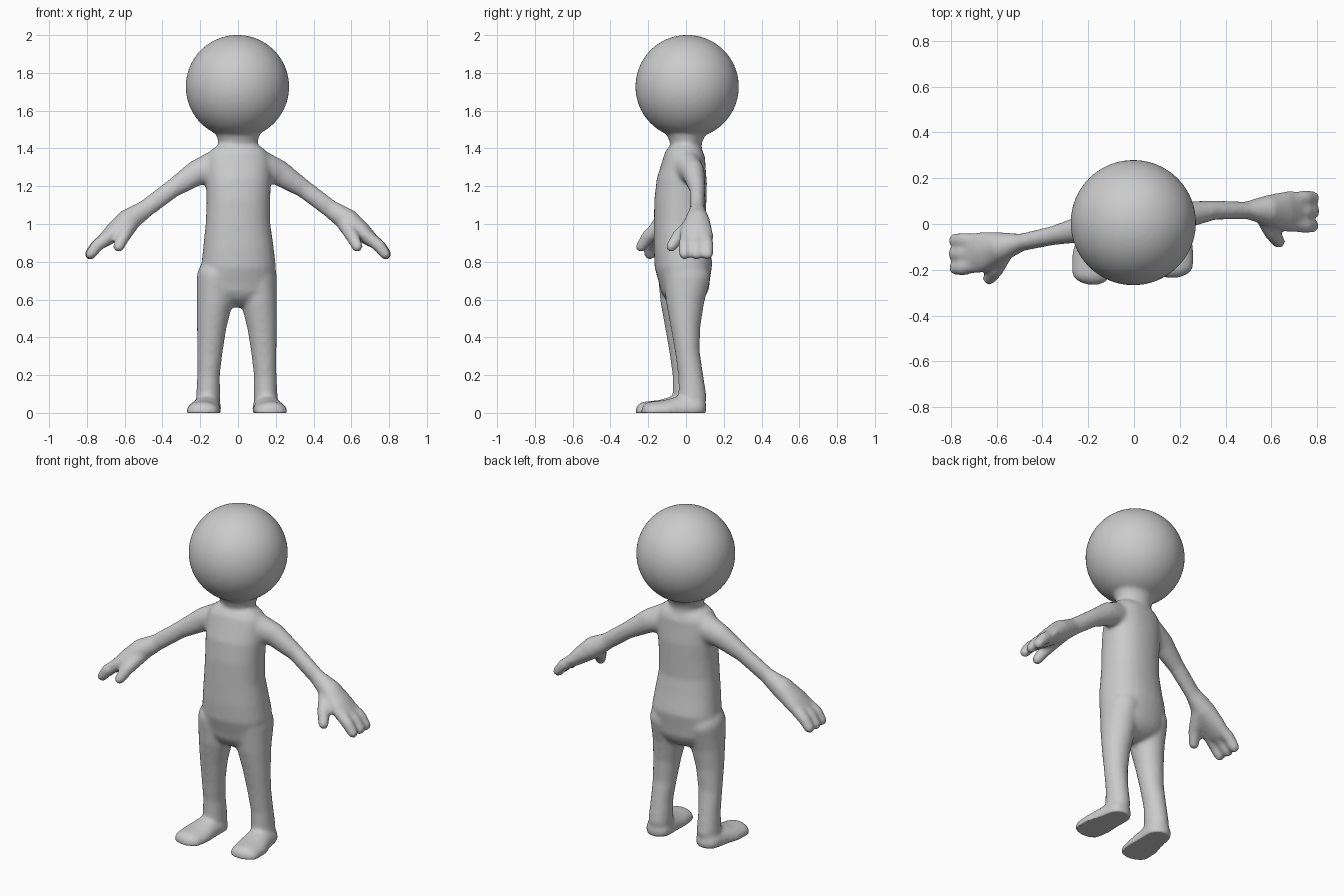
import bpy, bmesh
from math import sin, cos, pi
from mathutils import Vector, Matrix

if "Cube" in bpy.data.objects:
    bpy.data.objects.remove(bpy.data.objects["Cube"])

bm = bmesh.new()
SEG = 28


def tube(sections, side, power=2.0):
    """Round-capped loft through (x, y, z, half width along side, half depth)."""
    pts = [Vector(s[:3]) for s in sections]
    side = Vector(side)
    rings = []
    n = len(pts)
    for i, (p, s) in enumerate(zip(pts, sections)):
        d = (pts[min(i + 1, n - 1)] - pts[max(i - 1, 0)]).normalized()
        u = (side - d * side.dot(d)).normalized()
        v = d.cross(u)
        a, b = s[3:]
        steps = [(0, 1)]
        cap = [(sin(t * pi / 10), cos(t * pi / 10)) for t in (1, 2, 3, 4, 4.7)]
        if i == 0:
            steps = [(-o, k) for o, k in reversed(cap)] + steps
        if i == n - 1:
            steps = steps + cap
        for off, k in steps:
            ring = []
            for j in range(SEG):
                c, q = cos(2 * pi * j / SEG), sin(2 * pi * j / SEG)
                f = (abs(c) ** power + abs(q) ** power) ** (-1 / power)
                ring.append(bm.verts.new(p + d * off * min(a, b) + (u * c * a + v * q * b) * k * f))
            rings.append(ring)
    for r, t in zip(rings, rings[1:]):
        for j in range(SEG):
            bm.faces.new((r[j], r[(j + 1) % SEG], t[(j + 1) % SEG], t[j]))
    bm.faces.new(rings[0][::-1])
    bm.faces.new(rings[-1])


# head and neck
bmesh.ops.create_uvsphere(bm, u_segments=64, v_segments=40, radius=0.274,
                          matrix=Matrix.Translation((-0.003, 0.006, 1.727)))
tube([(0, 0, 1.36, .12, .09), (0, 0, 1.42, .10, .082), (0, 0, 1.47, .115, .10)], (1, 0, 0))

# torso, turned slightly
tube([(0, -.008, .69, .200, .132), (.003, -.013, .78, .197, .152), (.002, -.025, .88, .186, .145),
      (0, -.033, 1.0, .171, .136), (.002, -.030, 1.12, .168, .137), (.002, -.022, 1.23, .172, .132),
      (0, -.010, 1.33, .172, .112)], (1, .1, 0), 2.3)

# legs: (x sign, y shift)
for s, dy in ((1, 0), (-1, -.03)):
    dx = 0 if s > 0 else -.012
    tube([(s * .108 + dx, .005 + dy, .72, .098, .125), (s * .112 + dx, -.005 + dy, .58, .094, .100),
          (s * .128 + dx, -.002 + dy, .45, .078, .078), (s * .137 + dx, .008 + dy, .32, .067, .065),
          (s * .144 + dx, .025 + dy, .20, .060, .066), (s * .146 + dx, .035 + dy, .08, .064, .075)], (1, 0, 0))
    # foot
    tube([(s * .150 + dx, .045 + dy, .025, .074, .065), (s * .158 + dx, -.03 + dy, .02, .078, .07),
          (s * .168 + dx, -.11 + dy, .012, .092, .056), (s * .175 + dx, -.185 + dy, .008, .086, .052)], (1, 0, 0))

# arms and hands: y values along the arm
for s, ys in ((1, (.01, .04, .06, .06, .06, .055, .055)),
              (-1, (-.01, -.02, -.05, -.08, -.10, -.12, -.13))):
    arm = [(.13, 1.30, .075, .085), (.22, 1.27, .060, .068), (.35, 1.185, .042, .049),
           (.49, 1.08, .038, .048), (.58, 1.02, .066, .062), (.66, .955, .088, .050), (.70, .92, .09, .040)]
    tube([(s * x, y, z, a, b) for (x, z, a, b), y in zip(arm, ys)], (0, 1, 0))
    # fingers
    y0, y1 = ys[5], ys[6]
    for k, reach in ((-.062, .94), (0, 1.0), (.058, .97)):
        tube([(s * .66, y0 + k * .8, .95, .032, .036), (s * (.70 + .05 * reach), y1 + k, .885, .034, .034),
              (s * (.70 + .085 * reach), y1 + k, .84, .031, .029)], (0, 1, 0))
    # thumb
    tube([(s * .57, ys[4] - .02, 1.0, .045, .045), (s * .605, ys[4] - .10, .935, .036, .036),
          (s * .632, ys[4] - .138, .880, .029, .030)], (0, 1, 0))

bmesh.ops.recalc_face_normals(bm, faces=bm.faces)
mesh = bpy.data.meshes.new("body")
bm.to_mesh(mesh)
bm.free()
body = bpy.data.objects.new("body", mesh)
bpy.context.collection.objects.link(body)

# fuse all parts into one soft skin
rm = body.modifiers.new("fuse", 'REMESH')
rm.mode = 'VOXEL'
rm.voxel_size = 0.011
sm = body.modifiers.new("soften", 'SMOOTH')
sm.factor = 0.5
sm.iterations = 10
skin = bpy.data.meshes.new_from_object(body.evaluated_get(bpy.context.evaluated_depsgraph_get()))
body.modifiers.clear()
body.data = skin

# flat soles on the ground
for v in skin.vertices:
    v.co.z = max(v.co.z, 0.0)
for p in skin.polygons:
    p.use_smooth = True
